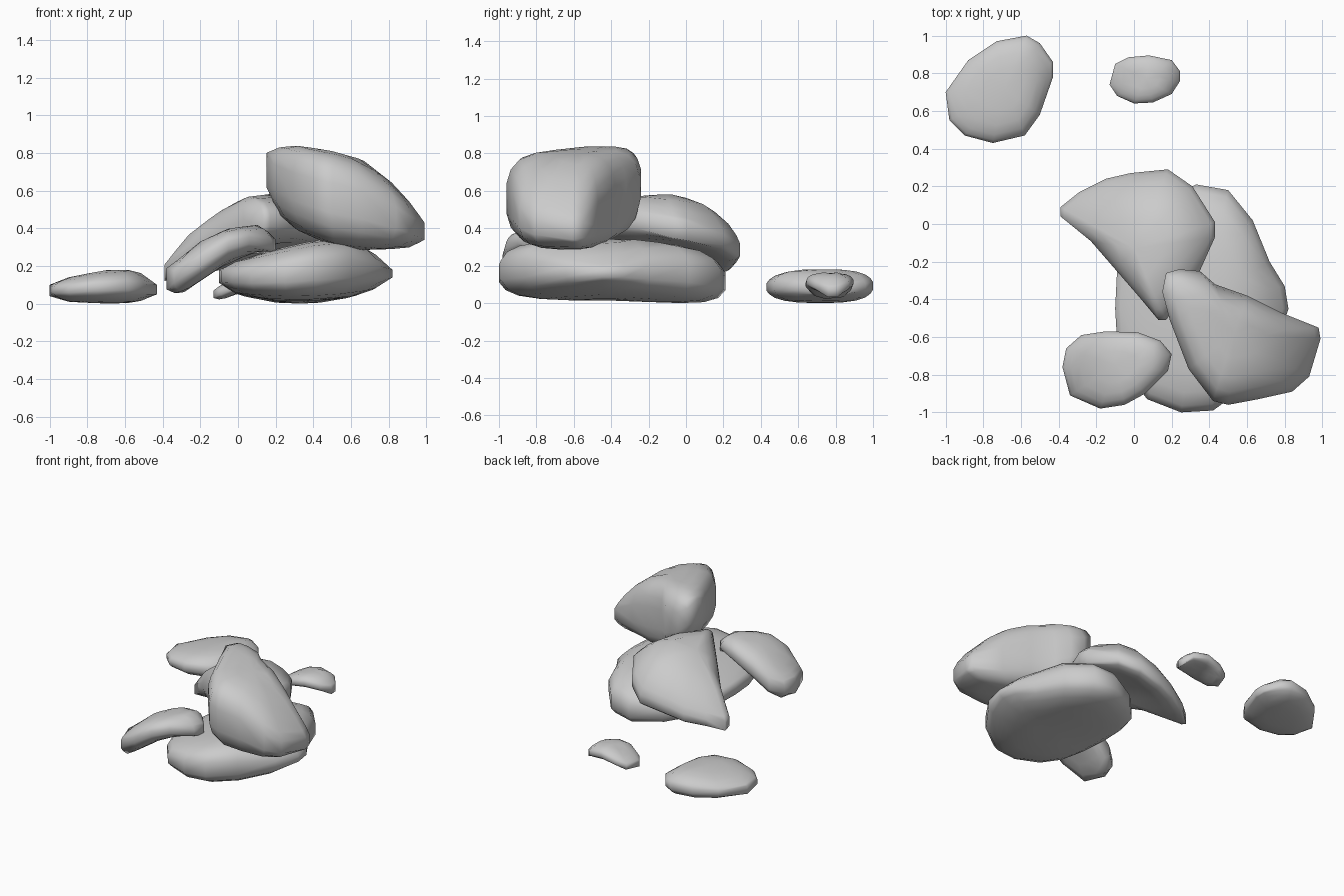
import bpy, bmesh

if "Cube" in bpy.data.objects:
    bpy.data.objects.remove(bpy.data.objects["Cube"])

# edge rounding: (outline scale, height fraction), from rim to top
SOFT = [(1, .22), (.95, .45), (.85, .68), (.67, .86), (.4, .97)]
BLUNT = [(1, .32), (.94, .62), (.82, .83), (.62, .95), (.35, 1)]


def lerp(points, x):
    x = min(max(x, points[0][0]), points[-1][0])
    for a, b in zip(points, points[1:]):
        if x <= b[0]:
            t = (x - a[0]) / (b[0] - a[0])
            return [p + t * (q - p) for p, q in zip(a[1:], b[1:])]


def stone(name, outline, profile, rounding=SOFT, tilt=0, centre=None, droop=(0, 0)):
    """outline: top-view points; profile: (x, low z, high z) seen from the front;
    tilt: z per y; droop: (start y, strength) of a downward bend toward the back."""
    n = len(outline)
    cx, cy = centre or (sum(p[0] for p in outline) / n, sum(p[1] for p in outline) / n)
    x0, x1 = min(p[0] for p in outline), max(p[0] for p in outline)
    falloff = [(0, 1)] + rounding[::-1]
    bm = bmesh.new()

    def vert(x, y, h):
        lo, hi = lerp(profile, x)
        # undo the rounding along x, so the front silhouette follows the profile
        fall = lerp(falloff, (x - cx) / ((x1 if x > cx else x0) - cx))[0]
        z = (lo + hi) / 2 + h / fall * (hi - lo) / 2 + tilt * (y - cy)
        z -= droop[1] * max(0, y - droop[0]) ** 2
        return bm.verts.new((x, y, z))

    sections = [(s, -h) for s, h in reversed(rounding)] + rounding
    rings = [[vert(cx + s * (x - cx), cy + s * (y - cy), h) for x, y in outline]
             for s, h in sections]
    bottom, top = vert(cx, cy, -1), vert(cx, cy, 1)
    for i in range(n):
        j = (i + 1) % n
        for a, b in zip(rings, rings[1:]):
            bm.faces.new((a[i], a[j], b[j], b[i]))
        bm.faces.new((bottom, rings[0][j], rings[0][i]))
        bm.faces.new((top, rings[-1][i], rings[-1][j]))
    bmesh.ops.recalc_face_normals(bm, faces=bm.faces)
    mesh = bpy.data.meshes.new(name)
    bm.to_mesh(mesh)
    bm.free()
    ob = bpy.data.objects.new(name, mesh)
    bpy.context.collection.objects.link(ob)
    bpy.context.view_layer.objects.active = ob
    ob.select_set(True)
    bpy.ops.object.shade_smooth_by_angle(angle=1.2)
    ob.select_set(False)


# flat stone lying apart, back left
stone("flat_stone",
      [(-1, .7), (-.98, .55), (-.9, .47), (-.75, .43), (-.58, .47), (-.5, .58),
       (-.43, .78), (-.43, .86), (-.5, .96), (-.57, 1), (-.73, .97), (-.88, .87)],
      [(-1, .04, .1), (-.9, .01, .14), (-.7, 0, .18), (-.54, .005, .18), (-.43, .05, .1)])

# small arched pebble at the back
stone("pebble",
      [(-.13, .74), (-.09, .68), (0, .64), (.1, .645), (.2, .69), (.245, .76),
       (.245, .81), (.2, .87), (.08, .895), (-.03, .885), (-.1, .85)],
      [(-.13, .03, .07), (-.09, .02, .1), (.02, .06, .155), (.12, .07, .165),
       (.2, .05, .14), (.25, .03, .08)])

# large base stone
stone("base_stone",
      [(-.1, -.45), (-.09, -.62), (-.03, -.8), (.07, -.93), (.25, -1), (.42, -.99),
       (.6, -.86), (.76, -.64), (.82, -.45), (.8, -.33), (.72, -.2), (.63, .02), (.5, .18),
       (.33, .21), (.12, .1), (-.03, -.06), (-.09, -.25)],
      [(-.1, .11, .18), (0, .05, .23), (.2, .015, .29), (.4, .015, .335), (.58, .03, .35),
       (.71, .07, .28), (.82, .14, .18)], rounding=BLUNT, droop=(-.5, .1))

# middle slab leaning over the base, its steep straight side facing front left
stone("leaning_slab",
      [(-.39, .04), (-.39, .09), (-.29, .17), (-.15, .24), (-.02, .27), (.18, .29),
       (.31, .2), (.43, .01), (.43, -.07), (.34, -.27), (.17, -.51), (.13, -.51),
       (.03, -.39), (-.1, -.24), (-.23, -.09)],
      [(-.4, .16, .22), (-.27, .18, .37), (-.1, .23, .49), (.05, .28, .57), (.2, .31, .585),
       (.33, .33, .54), (.43, .35, .45)], centre=(0, -.13), droop=(-.12, .95))

# small arched stone at the front left
stone("front_stone",
      [(-.38, -.76), (-.36, -.66), (-.28, -.59), (-.15, -.57), (.02, -.575), (.14, -.62),
       (.2, -.69), (.18, -.78), (.06, -.9), (-.05, -.96), (-.18, -.98), (-.34, -.91)],
      [(-.39, .08, .18), (-.31, .045, .24), (-.2, .12, .33), (-.05, .22, .4),
       (.12, .28, .42), (.2, .26, .34)])

# tilted top stone
stone("top_stone",
      [(.15, -.36), (.17, -.26), (.24, -.24), (.35, -.25), (.43, -.32), (.6, -.38),
       (.78, -.47), (.98, -.55), (.99, -.61), (.93, -.81), (.84, -.89), (.66, -.93),
       (.5, -.96), (.42, -.94), (.29, -.77), (.19, -.51)],
      [(.15, .62, .8), (.22, .47, .83), (.32, .385, .84), (.5, .31, .81), (.66, .285, .765),
       (.82, .29, .64), (.92, .3, .53), (.99, .34, .43)], rounding=BLUNT)
